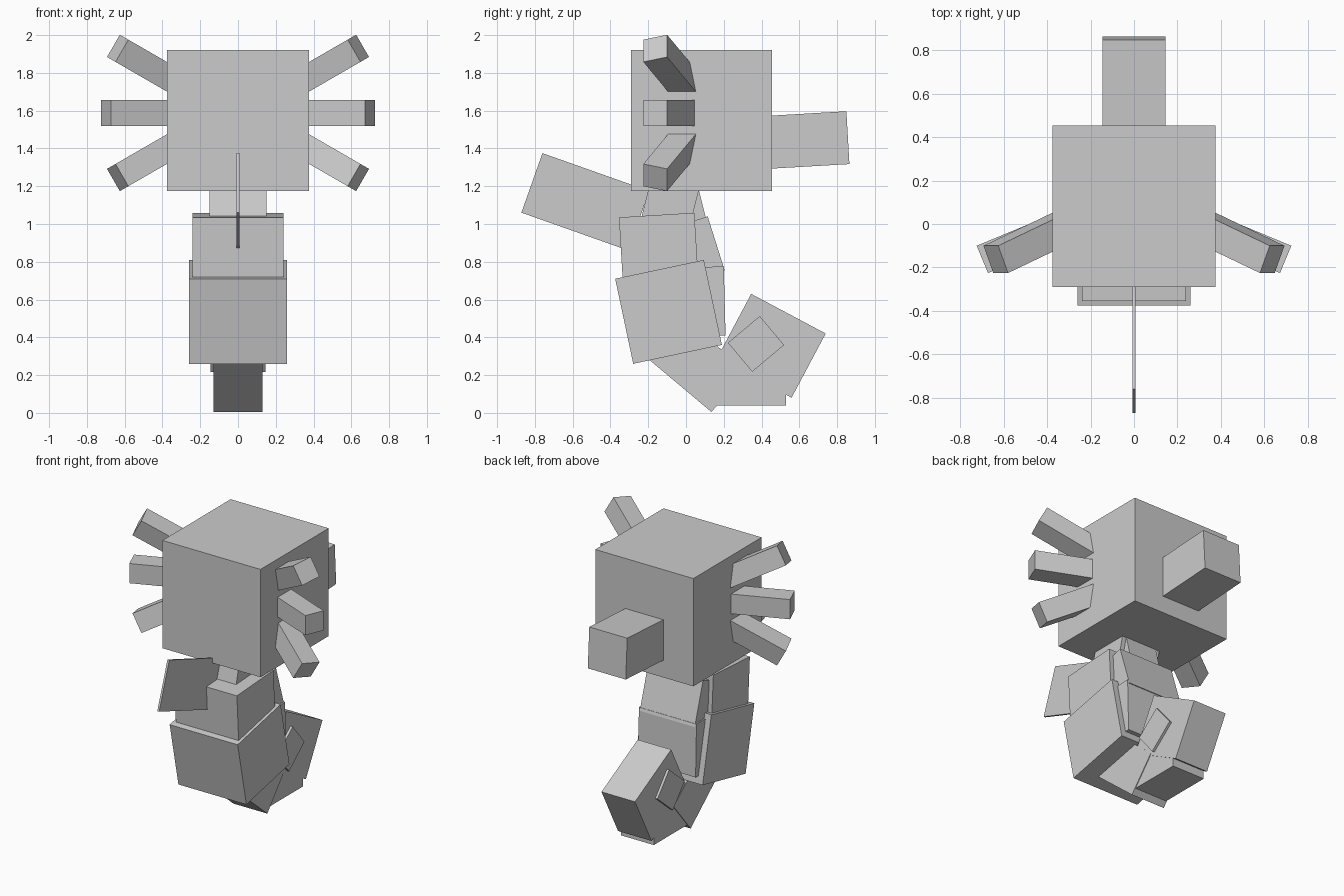
import bpy
from math import radians
from mathutils import Matrix, Vector

if "Cube" in bpy.data.objects:
    bpy.data.objects.remove(bpy.data.objects["Cube"], do_unlink=True)

grey = bpy.data.materials.new("plain_grey")
grey.use_nodes = True
colour = (0.6, 0.6, 0.6, 1)
grey.diffuse_color = colour
grey.node_tree.nodes["Principled BSDF"].inputs["Base Color"].default_value = colour


def place_box(name, centre, size, rotation):
    bpy.ops.mesh.primitive_cube_add(size=1)
    obj = bpy.context.object
    obj.name = name
    obj.data.materials.append(grey)
    obj.matrix_world = (Matrix.Translation(centre) @ rotation.to_4x4()
                        @ Matrix.Diagonal((*size, 1)))


def block(name, width, y, z, depth, height, tilt=0):
    """Box centred on x = 0, given by its upper front edge and its tilt."""
    rotation = Matrix.Rotation(radians(tilt), 3, 'X')
    centre = Vector((0, y, z)) + rotation @ Vector((0, depth / 2, -height / 2))
    place_box(name, centre, (width, depth, height), rotation)


# Head and the box on its back
block("head", 0.75, -0.29, 1.92, 0.745, 0.745)
block("head_back_box", 0.29, 0.30, 1.565, 0.55, 0.28, 3.3)

# Neck and body, with a narrower back piece behind each
block("neck", 0.30, -0.175, 1.28, 0.26, 0.35, -14)
block("neck_back", 0.24, -0.095, 1.214, 0.15, 0.30, 14)
block("chest", 0.48, -0.355, 1.035, 0.40, 0.33, 3.5)
block("chest_back", 0.42, -0.076, 0.98, 0.20, 0.30, 17.5)
block("abdomen", 0.52, -0.375, 0.71, 0.48, 0.46, 12)
block("abdomen_back", 0.44, 0.0, 0.77, 0.20, 0.365, 1.5)

# Thin upright fin on the chest
block("chest_fin", 0.014, -0.76, 1.375, 0.60, 0.334, -19.5)

# Curled tail
block("tail_base", 0.26, -0.21, 0.294, 0.287, 0.45, 50)
block("tail_middle", 0.25, 0.14, 0.30, 0.39, 0.26)
block("tail_tip", 0.256, 0.345, 0.63, 0.447, 0.385, -28)
block("tail_joint", 0.29, 0.222, 0.371, 0.22, 0.20, 40)

# Three head spikes on each side, fanned out and swept forward
LENGTH, THICK = 0.5, 0.136
for side, label in ((1, "left"), (-1, "right")):
    for level, lift, x, z in (("upper", 30, 0.637, 1.93),
                              ("middle", 0, 0.699, 1.588),
                              ("lower", -30, 0.637, 1.246)):
        turn = (Matrix.Rotation(radians(-lift * side), 3, 'Y')
                @ Matrix.Rotation(radians(-22.5 * side), 3, 'Z'))
        tip = Vector((x * side, -0.163, z))
        centre = tip - turn @ Vector((side * LENGTH / 2, 0, 0))
        place_box(f"{level}_{label}_spike", centre, (LENGTH, THICK, THICK), turn)
